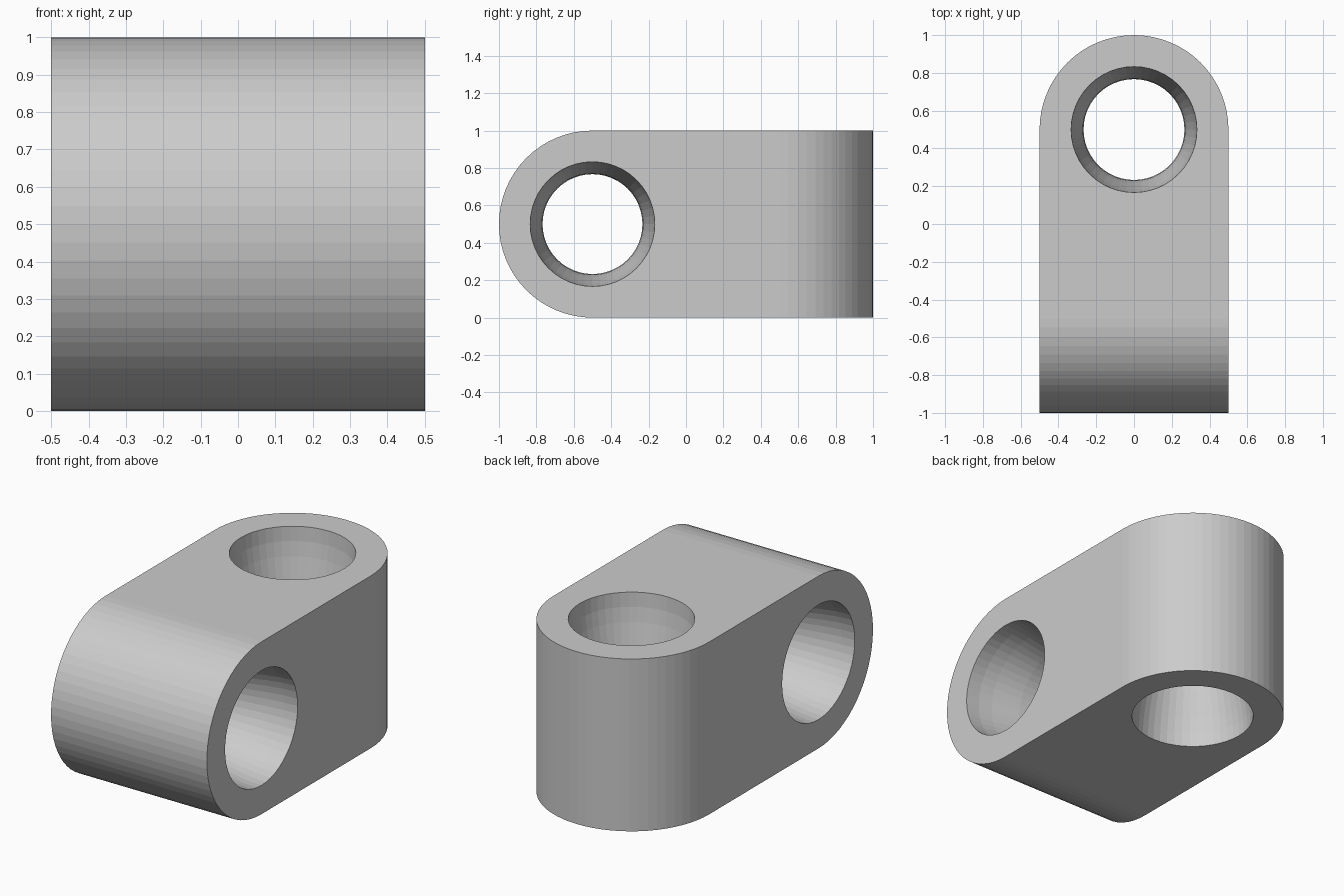
import bpy, bmesh, math
from mathutils import Matrix

if "Cube" in bpy.data.objects:
    bpy.data.objects.remove(bpy.data.objects["Cube"])

grey = bpy.data.materials.new("plain_grey")
grey.diffuse_color = (0.6, 0.6, 0.6, 1)
grey.use_nodes = True
grey.node_tree.nodes["Principled BSDF"].inputs["Base Color"].default_value = grey.diffuse_color
ABOUT_X = Matrix.Rotation(math.pi / 2, 4, 'Y')   # turns the z axis onto x


def make(name, bm):
    bmesh.ops.recalc_face_normals(bm, faces=bm.faces)
    me = bpy.data.meshes.new(name)
    bm.to_mesh(me)
    bm.free()
    me.materials.append(grey)
    ob = bpy.data.objects.new(name, me)
    bpy.context.collection.objects.link(ob)
    return ob


def round_slab(name, matrix, steps=32):
    """Slab 1 wide with a round end at y = 1, extruded along local z."""
    pts = [(0.5, -1.2)]
    pts += [(0.5 * math.cos(math.pi * i / steps), 0.5 + 0.5 * math.sin(math.pi * i / steps))
            for i in range(steps + 1)]
    pts.append((-0.5, -1.2))
    bm = bmesh.new()
    face = bm.faces.new([bm.verts.new((x, y, -0.6)) for x, y in pts])
    res = bmesh.ops.extrude_face_region(bm, geom=[face])
    verts = [g for g in res['geom'] if isinstance(g, bmesh.types.BMVert)]
    bmesh.ops.translate(bm, verts=verts, vec=(0, 0, 1.2))
    bm.transform(matrix)
    return make(name, bm)


def waisted_bore(name, matrix, segs=48, rows=12):
    """Round cutter along local z, narrow in the middle."""
    prof = [(0.333, -0.6)]
    for i in range(rows + 1):
        z = -0.5 + i / rows
        prof.append((0.3 - 0.033 * math.cos(2 * math.pi * z), z))
    prof.append((0.333, 0.6))
    bm = bmesh.new()
    rings = [[bm.verts.new((r * math.cos(2 * math.pi * k / segs),
                            r * math.sin(2 * math.pi * k / segs), z)) for k in range(segs)]
             for r, z in prof]
    for a, b in zip(rings, rings[1:]):
        for k in range(segs):
            n = (k + 1) % segs
            bm.faces.new((a[k], a[n], b[n], b[k]))
    bm.faces.new(rings[0])
    bm.faces.new(rings[-1])
    bm.transform(matrix)
    return make(name, bm)


def combine(target, tool, op):
    mod = target.modifiers.new(op.lower(), 'BOOLEAN')
    mod.operation = op
    mod.solver = 'EXACT'
    mod.object = tool
    bpy.context.view_layer.objects.active = target
    bpy.ops.object.modifier_apply(modifier=mod.name)
    bpy.data.objects.remove(tool, do_unlink=True)


up = Matrix.Translation((0, 0, 0.5))
flip = Matrix.Rotation(math.pi, 4, 'Z')

# Body: two crossed slabs, rounded at opposite ends
body = round_slab("joint_block", up)
combine(body, round_slab("side_slab", up @ flip @ ABOUT_X), 'INTERSECT')

# Upright hole at the back, sideways hole at the front
combine(body, waisted_bore("upright_bore", Matrix.Translation((0, 0.5, 0.5))), 'DIFFERENCE')
combine(body, waisted_bore("cross_bore", Matrix.Translation((0, -0.5, 0.5)) @ ABOUT_X), 'DIFFERENCE')
